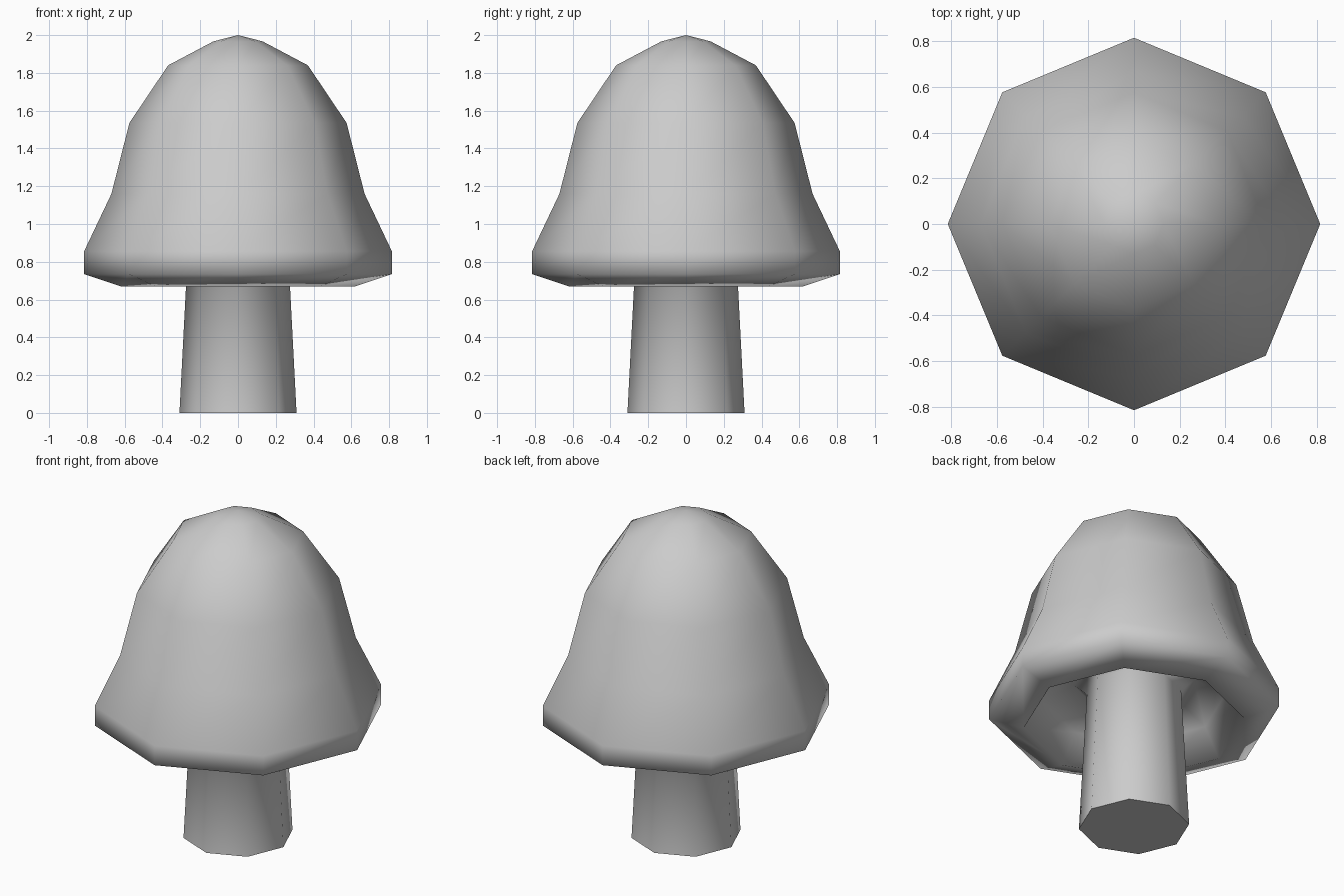
import bpy, bmesh
from math import cos, sin, tau

if "Cube" in bpy.data.objects:
    bpy.data.objects.remove(bpy.data.objects["Cube"])

SIDES = 8


def lathe(name, profile):
    """Spin a (radius, height) profile into an eight-sided smooth solid."""
    bm = bmesh.new()
    rings = []
    for r, z in profile:
        if r == 0:
            rings.append([bm.verts.new((0, 0, z))] * SIDES)
        else:
            rings.append([bm.verts.new((r * cos(tau * i / SIDES), r * sin(tau * i / SIDES), z))
                          for i in range(SIDES)])
    for a, b in zip(rings, rings[1:]):
        for i in range(SIDES):
            j = (i + 1) % SIDES
            corners = list(dict.fromkeys((a[i], a[j], b[j], b[i])))
            bm.faces.new(corners).smooth = True
    # flat base on the ground, with a crisp edge
    if profile[0][1] == 0:
        base = bm.faces.new(rings[0][::-1])
        for e in base.edges:
            e.smooth = False
    bmesh.ops.recalc_face_normals(bm, faces=bm.faces)
    me = bpy.data.meshes.new(name)
    bm.to_mesh(me)
    bm.free()
    ob = bpy.data.objects.new(name, me)
    bpy.context.collection.objects.link(ob)
    return ob


# stem, underside hollow, rolled rim and bell-shaped cap in one continuous profile
lathe("mushroom", [
    (0.31, 0), (0.265, 0.87),                               # stem
    (0.34, 0.93), (0.52, 0.84), (0.62, 0.67),               # hollow underside
    (0.815, 0.735), (0.815, 0.855),                         # rim
    (0.67, 1.16), (0.575, 1.535), (0.37, 1.84), (0.13, 1.967), (0, 2.0),  # cap
])
